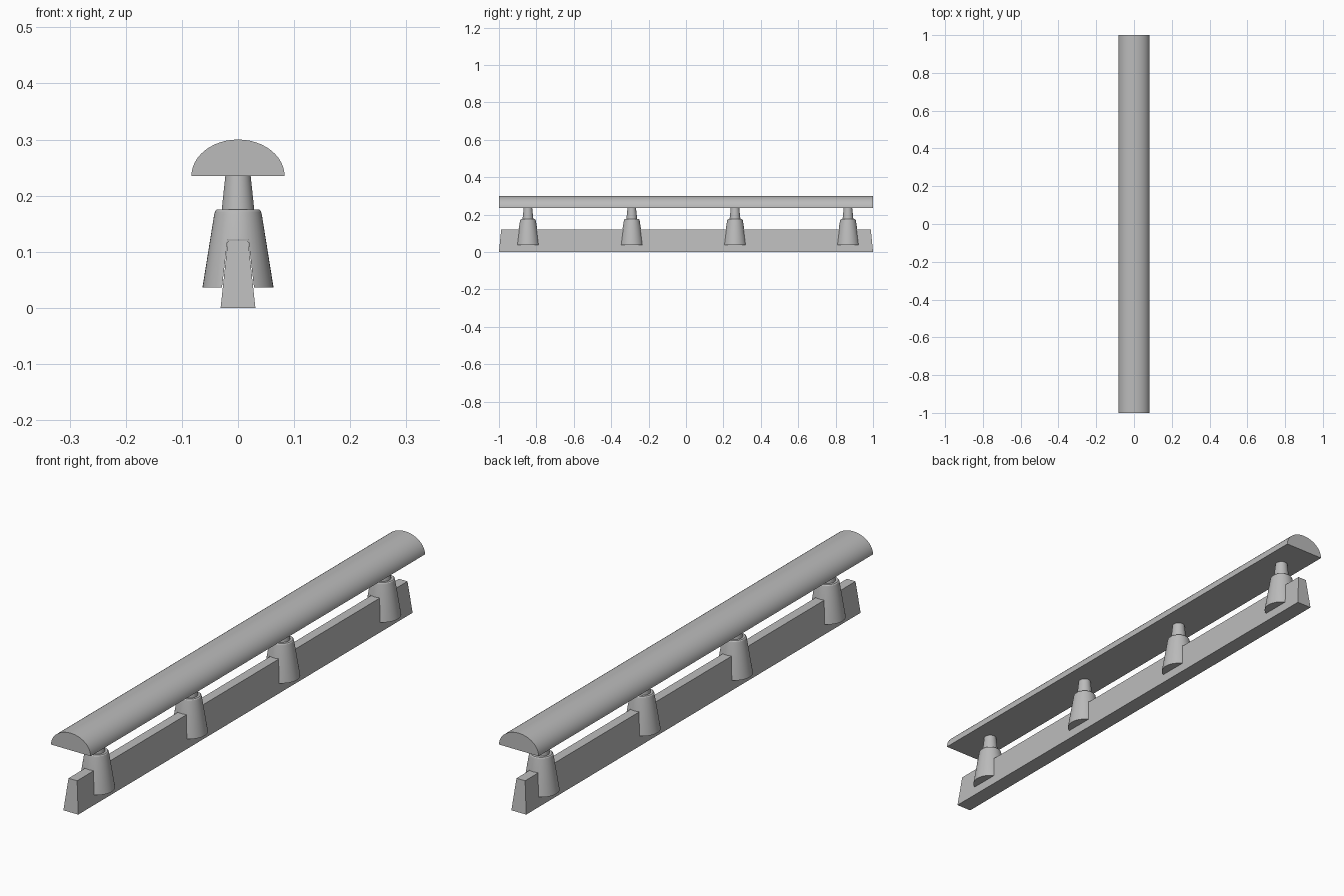
import bpy, bmesh
from math import cos, sin, pi, radians

default = bpy.data.objects.get("Cube")
if default:
    bpy.data.objects.remove(default, do_unlink=True)

GREY = (0.5, 0.5, 0.5, 1)
grey = bpy.data.materials.new("plain grey")
grey.use_nodes = True
grey.diffuse_color = GREY
grey.node_tree.nodes["Principled BSDF"].inputs["Base Color"].default_value = GREY


def loft(name, rings, smooth=True):
    """Closed solid skinned through rings that share a point count."""
    bm = bmesh.new()
    loops = [[bm.verts.new(p) for p in ring] for ring in rings]
    n = len(loops[0])
    for a, b in zip(loops, loops[1:]):
        for i in range(n):
            j = (i + 1) % n
            bm.faces.new((a[i], a[j], b[j], b[i]))
    bm.faces.new(loops[0][::-1])
    bm.faces.new(loops[-1])
    bmesh.ops.recalc_face_normals(bm, faces=bm.faces)
    mesh = bpy.data.meshes.new(name)
    bm.to_mesh(mesh)
    bm.free()
    mesh.materials.append(grey)
    obj = bpy.data.objects.new(name, mesh)
    bpy.context.collection.objects.link(obj)
    if smooth:
        smooth_object(obj)
    return obj


def activate(obj):
    bpy.ops.object.select_all(action="DESELECT")
    obj.select_set(True)
    bpy.context.view_layer.objects.active = obj


def smooth_object(obj):
    activate(obj)
    bpy.ops.object.shade_smooth_by_angle(angle=radians(30))


def rectangle(hx, hy, z):
    return [(-hx, -hy, z), (hx, -hy, z), (hx, hy, z), (-hx, hy, z)]


def circle(r, y, z, n=40):
    return [(r * cos(2 * pi * i / n), y + r * sin(2 * pi * i / n), z) for i in range(n)]


# Tapered base rail
loft("base_rail", [rectangle(0.031, 1, 0), rectangle(0.018, 0.988, 0.12)], smooth=False)

# Domed top rail
ARC = 24
dome = [(0.083 * cos(pi * i / ARC), 0.235 + 0.065 * sin(pi * i / ARC)) for i in range(ARC + 1)]
loft("top_rail", [[(x, y, z) for x, z in dome] for y in (-1, 1)])

# Tapered slot that lets each post straddle the base rail
slot = loft("slot_cutter", [rectangle(0.0305, 1.2, 0.02), rectangle(0.0185, 1.2, 0.122)], smooth=False)
slot.hide_render = True

# Turned posts: (radius, height)
POST = [(0.0634, 0.036), (0.0425, 0.166), (0.041, 0.172), (0.038, 0.175),
        (0.029, 0.175), (0.0225, 0.236)]
for number, y in enumerate((-0.845, -0.29, 0.262, 0.866), 1):
    post = loft(f"post_{number}", [circle(r, y, z) for r, z in POST], smooth=False)
    cut = post.modifiers.new("slot", "BOOLEAN")
    cut.operation = "DIFFERENCE"
    cut.solver = "EXACT"
    cut.object = slot
    activate(post)
    bpy.ops.object.modifier_apply(modifier=cut.name)
    smooth_object(post)

bpy.data.objects.remove(slot, do_unlink=True)
